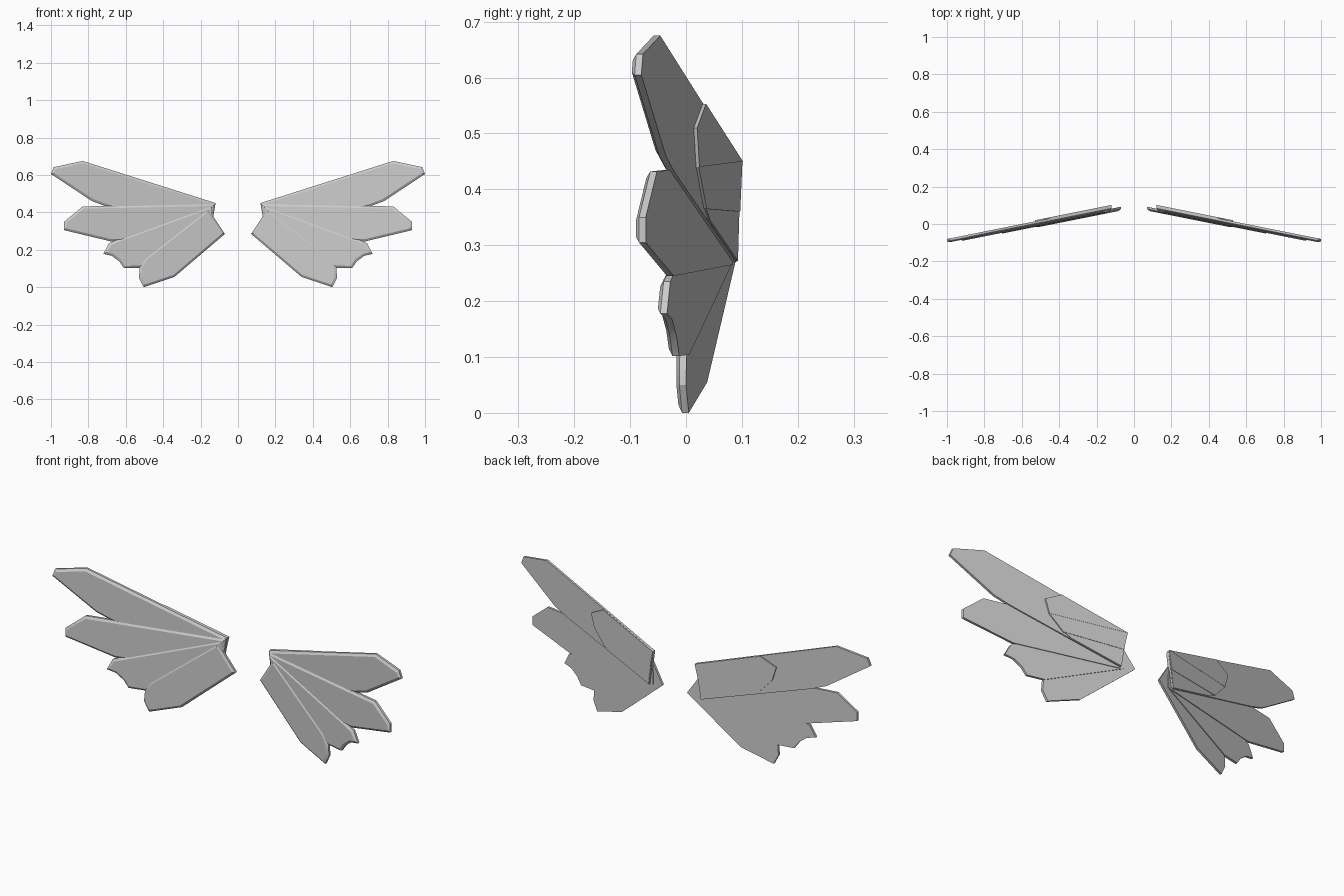
import bpy, bmesh

if "Cube" in bpy.data.objects:
    bpy.data.objects.remove(bpy.data.objects["Cube"])

SLOPE = 0.2


def plate(name, outline, back, thick, bevel, drop):
    """Thin slanted plate from an (x, z) outline, chamfered on its front, mirrored in x."""
    bm = bmesh.new()

    def ring(off):
        return [bm.verts.new((x, 0.12 - SLOPE * x - off, z)) for x, z in outline]
    rear, front = ring(back), ring(back + thick)
    n = len(outline)
    bm.faces.new(rear)
    face = bm.faces.new(front)
    for i in range(n):
        j = (i + 1) % n
        bm.faces.new((rear[i], rear[j], front[j], front[i]))
    bmesh.ops.recalc_face_normals(bm, faces=bm.faces[:])
    if bevel:
        bmesh.ops.inset_individual(bm, faces=[face], thickness=bevel, depth=drop,
                                   use_even_offset=True)
    mesh = bpy.data.meshes.new(name)
    bm.to_mesh(mesh)
    bm.free()
    ob = bpy.data.objects.new(name, mesh)
    bpy.context.collection.objects.link(ob)
    ob.modifiers.new("mirror", 'MIRROR').use_clip = False
    bpy.ops.object.select_all(action='DESELECT')
    ob.select_set(True)
    bpy.context.view_layer.objects.active = ob
    bpy.ops.object.shade_smooth_by_angle(angle=0.5)
    return ob


# Four long feathers, stacked from the back (top) to the front (bottom)
feathers = {
    "top_feather": (0.0, [(0.12, 0.45), (0.83, 0.675), (0.985, 0.642), (1.0, 0.605),
                            (0.78, 0.46), (0.70, 0.43), (0.15, 0.27)]),
    "second_feather": (0.006, [(0.122, 0.447), (0.83, 0.432), (0.93, 0.35), (0.93, 0.305),
                               (0.68, 0.245), (0.15, 0.265)]),
    "notched_feather": (0.010, [(0.135, 0.44), (0.655, 0.25), (0.69, 0.235), (0.72, 0.178),
                                (0.675, 0.168), (0.635, 0.138), (0.61, 0.102),
                                (0.52, 0.104), (0.13, 0.27)]),
    "bottom_feather": (0.014, [(0.16, 0.42), (0.50, 0.155), (0.525, 0.11), (0.53, 0.05),
                               (0.505, 0.0), (0.34, 0.055), (0.07, 0.285)]),
}
for name, (back, outline) in feathers.items():
    plate(name, outline, back, 0.012, 0.012, 0.008)

# Short overlapping covert plates on the back of each wing root
coverts = {
    "upper_covert": (-0.006, [(0.12, 0.45), (0.45, 0.553), (0.53, 0.51), (0.51, 0.44)]),
    "middle_covert": (-0.005, [(0.12, 0.45), (0.51, 0.44), (0.44, 0.365), (0.14, 0.36)]),
    "lower_covert": (-0.003, [(0.13, 0.41), (0.44, 0.37), (0.40, 0.345), (0.15, 0.272)]),
}
for name, (back, outline) in coverts.items():
    plate(name, outline, back, 0.007, 0, 0)
